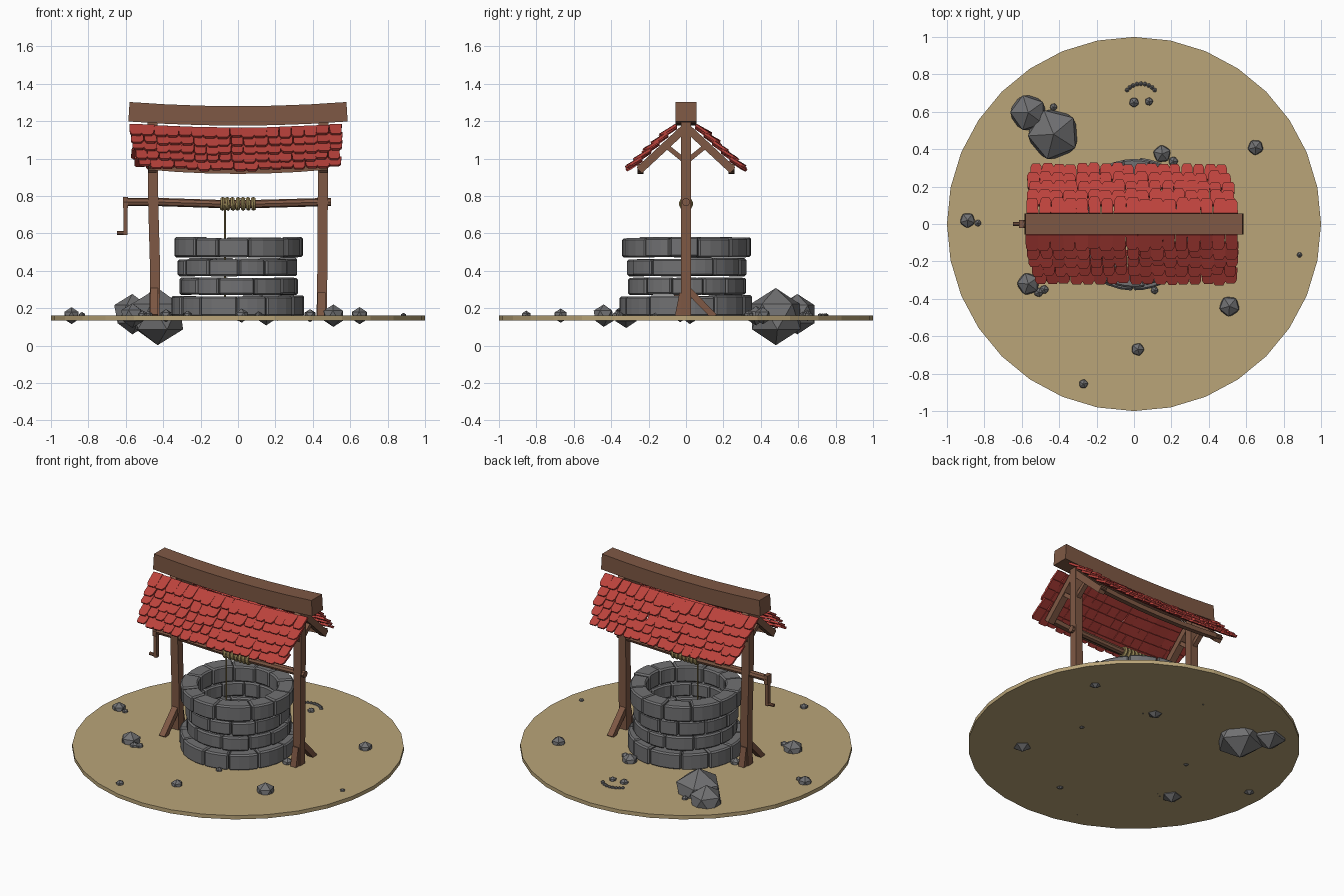
import bpy, bmesh, math, random
from mathutils import Vector, Matrix

if "Cube" in bpy.data.objects:
    bpy.data.objects.remove(bpy.data.objects["Cube"])

random.seed(7)
R = random.uniform


def material(name, rgb):
    m = bpy.data.materials.new(name)
    m.diffuse_color = (*rgb, 1)
    m.use_nodes = True
    m.node_tree.nodes["Principled BSDF"].inputs["Base Color"].default_value = m.diffuse_color
    return m


SAND = material("sand", (0.49, 0.375, 0.19))
STONE = material("grey stone", (0.165, 0.165, 0.17))
WOOD = material("brown wood", (0.21, 0.098, 0.058))
TILE = material("red tile", (0.50, 0.055, 0.045))
ROPE = material("rope", (0.30, 0.23, 0.09))


def make(name, bm, mat):
    bmesh.ops.recalc_face_normals(bm, faces=bm.faces)
    me = bpy.data.meshes.new(name)
    bm.to_mesh(me)
    bm.free()
    me.materials.append(mat)
    ob = bpy.data.objects.new(name, me)
    bpy.context.collection.objects.link(ob)
    return ob


def loft(bm, rings):
    """Join rings of points into a closed, capped solid."""
    rv = [[bm.verts.new(p) for p in r] for r in rings]
    n = len(rv[0])
    for a, b in zip(rv, rv[1:]):
        for i in range(n):
            bm.faces.new((a[i], a[(i + 1) % n], b[(i + 1) % n], b[i]))
    bm.faces.new(rv[0])
    bm.faces.new(rv[-1][::-1])


def beam(name, pts, w, h, ref=(0, 1, 0), sides=4, mat=WOOD):
    """Sweep a rectangle (or a polygon) along points; h runs along ref."""
    pts = [Vector(p) for p in pts]
    ref = Vector(ref)
    rings = []
    for i, p in enumerate(pts):
        t = (pts[min(i + 1, len(pts) - 1)] - pts[max(i - 1, 0)]).normalized()
        s = t.cross(ref).normalized()
        u = s.cross(t)
        if sides == 4:
            prof = [(-.5, -.5), (.5, -.5), (.5, .5), (-.5, .5)]
        else:
            prof = [(.5 * math.cos(k * math.tau / sides), .5 * math.sin(k * math.tau / sides))
                    for k in range(sides)]
        rings.append([p + s * a * w + u * b * h for a, b in prof])
    bm = bmesh.new()
    loft(bm, rings)
    return make(name, bm, mat)


# ground disc
bm = bmesh.new()
bmesh.ops.create_cone(bm, cap_ends=True, segments=32, radius1=1, radius2=1, depth=0.025,
                      matrix=Matrix.Translation((0, 0, 0.1475)))
make("ground_disc", bm, SAND)

# well wall: four courses of separate curved stones
for c, (z0, z1, ro, ri) in enumerate([(0.155, 0.268, 0.355, 0.25), (0.27, 0.365, 0.318, 0.245),
                                      (0.37, 0.468, 0.322, 0.245), (0.47, 0.58, 0.342, 0.24)]):
    n = 12
    cuts = [(k + c * 0.5 + R(-.17, .17)) * math.tau / n for k in range(n)]
    cuts.append(cuts[0] + math.tau)
    bm = bmesh.new()
    for a, b in zip(cuts, cuts[1:]):
        g, o = 0.004, R(-.008, .006)
        za, zb = z0 + R(0, .004), z1 + R(-.008, .002)
        rings = []
        for k in range(4):
            t = a + g + (b - a - 2 * g) * k / 3
            x, y = math.cos(t), math.sin(t)
            rings.append([(ri * x, ri * y, za), ((ro + o) * x, (ro + o) * y, za),
                          ((ro + o) * x, (ro + o) * y, zb), (ri * x, ri * y, zb)])
        loft(bm, rings)
    ob = make("wall_course_%d" % (c + 1), bm, STONE)
    bv = ob.modifiers.new("edges", 'BEVEL')
    bv.width, bv.segments, bv.angle_limit = 0.009, 1, math.radians(40)

# posts, foot braces, rafters and knee braces
for s, side in ((-1, "left"), (1, "right")):
    X = 0.447 * s
    beam(side + "_post", [(X, 0, 0.155), (X + .004, 0, 0.4), (X + .006 * s, 0, 0.75),
                          (X + .01 * s, 0, 1.2)], 0.054, 0.052)
    beam(side + "_long_foot", [(X, 0.01 * s, 0.30), (X, 0.15 * s, 0.155)], 0.04, 0.035, ref=(0, 0, 1))
    beam(side + "_short_foot", [(X, -0.018 * s, 0.28), (X, -0.042 * s, 0.155)], 0.042, 0.035)
    X = 0.457 * s
    for t, face in ((-1, "front"), (1, "back")):
        beam("%s_%s_rafter" % (side, face), [(X, 0.01 * t, 1.16), (X, 0.25 * t, 0.937)],
             0.045, 0.042, ref=(0, 0, 1))
        beam("%s_%s_knee" % (side, face), [(X, 0.01 * t, 0.99), (X, 0.115 * t, 1.075)],
             0.03, 0.026, ref=(0, 0, 1))


def sag(x):
    return -0.022 * (1 - (x / 0.58) ** 2)


# ridge beam and eave purlins, sagging in the middle
xs = [-0.583 + 1.166 * k / 6 for k in range(7)]
beam("ridge_beam", [(x, 0, 1.25 + sag(x)) for x in xs], 0.112, 0.104, ref=(0, 0, 1))
for t, face in ((-1, "front"), (1, "back")):
    beam(face + "_purlin", [(x * 0.82, 0.243 * t, 0.955 + sag(x)) for x in xs], 0.03, 0.03, ref=(0, 0, 1))

# roof tiles: overlapping rows, each tile a small plate with clipped lower corners
SHAPE = [(-.5, 0), (.5, 0), (.5, .78), (.33, .97), (-.33, .97), (-.5, .78)]
d = Vector((0, 0.25, -0.235)).normalized()
nrm = Vector((0, -d.z, d.y))
for t, face, xa, xb in ((-1, "front", -0.535, 0.55), (1, "back", -0.56, 0.50)):
    bm = bmesh.new()
    for row in range(5):
        f = row / 4
        x0, x1 = -0.575 + f * (xa + 0.575) + R(-.01, .01), 0.56 + f * (xb - 0.56) + R(-.01, .01)
        n = 17
        step = (x1 - x0) / n
        for k in range(n):
            xc = x0 + (k + .5) * step
            w, ln = step * R(.92, 1.06), 0.097 + R(-.008, .008)
            tw, lift = R(-.06, .06), 0.018 + R(-.004, .005)
            base = Vector((xc, 0.048, 1.178 + sag(xc))) + d * (row * 0.063)
            rings = []
            for h in (0, 0.014):
                ring = []
                for a, b in SHAPE:
                    p = base + d * (b * ln) + nrm * (h + lift * b + 0.004 * (.25 - a * a) * 4)
                    p.x += a * w + tw * b * ln
                    p.y *= t
                    ring.append(p)
                rings.append(ring)
            loft(bm, rings)
    make(face + "_roof_tiles", bm, TILE)

# winding axle and crank
beam("axle", [(-0.61, 0, 0.768), (-0.44, 0, 0.768), (-0.1, 0, 0.757), (0.1, 0, 0.757),
              (0.46, 0, 0.767), (0.497, 0, 0.767)], 0.044, 0.044, sides=8)
beam("crank_hub", [(-0.602, 0, 0.735), (-0.602, 0, 0.795)], 0.028, 0.042)
beam("crank_arm", [(-0.602, 0, 0.76), (-0.602, 0, 0.59)], 0.02, 0.026)
beam("crank_handle", [(-0.648, 0, 0.601), (-0.59, 0, 0.601)], 0.022, 0.022, sides=8)

# rope coils and hanging rope
for k in range(7):
    bpy.ops.mesh.primitive_torus_add(major_segments=14, minor_segments=6, major_radius=0.024,
                                     minor_radius=0.0135, location=(-0.083 + k * 0.0275, 0, 0.758),
                                     rotation=(0, math.pi / 2 + R(-.12, .12), 0))
    ob = bpy.context.object
    ob.name = "rope_coil_%d" % (k + 1)
    ob.data.materials.append(ROPE)
beam("hanging_rope", [(-0.07, -0.022, 0.76), (-0.07, -0.022, 0.16)], 0.011, 0.011, sides=6, mat=ROPE)

# rocks and pebbles: x, y, radius
ROCKS = [(-.43, .48, .153), (-.565, .595, .108), (.65, .41, .046), (.51, -.44, .06), (.02, -.67, .038),
         (-.27, -.855, .027), (.885, -.165, .016), (-.89, .02, .045), (-.835, .005, .02),
         (-.565, -.32, .066), (-.51, -.365, .028), (-.48, -.35, .026), (.15, .375, .052), (.21, .335, .028),
         (.11, -.355, .022), (-.43, .625, .022), (.385, -.03, .035), (-.385, .03, .035),
         (0, .65, .029), (.08, .655, .024)]
for k in range(9):
    a = math.radians(145 - k * 13.75)
    ROCKS.append((.037 + .09 * math.cos(a), .67 + .08 * math.sin(a), .013))
for i, (x, y, r) in enumerate(ROCKS):
    bm = bmesh.new()
    bmesh.ops.create_icosphere(bm, subdivisions=1, radius=r,
                               matrix=Matrix.Translation((x, y, 0.16 if r < .1 else (.155 if r > .12 else .168)))
                               @ Matrix.Rotation(R(0, 6), 4, 'Z'))
    make("rock_%d" % (i + 1), bm, STONE)
